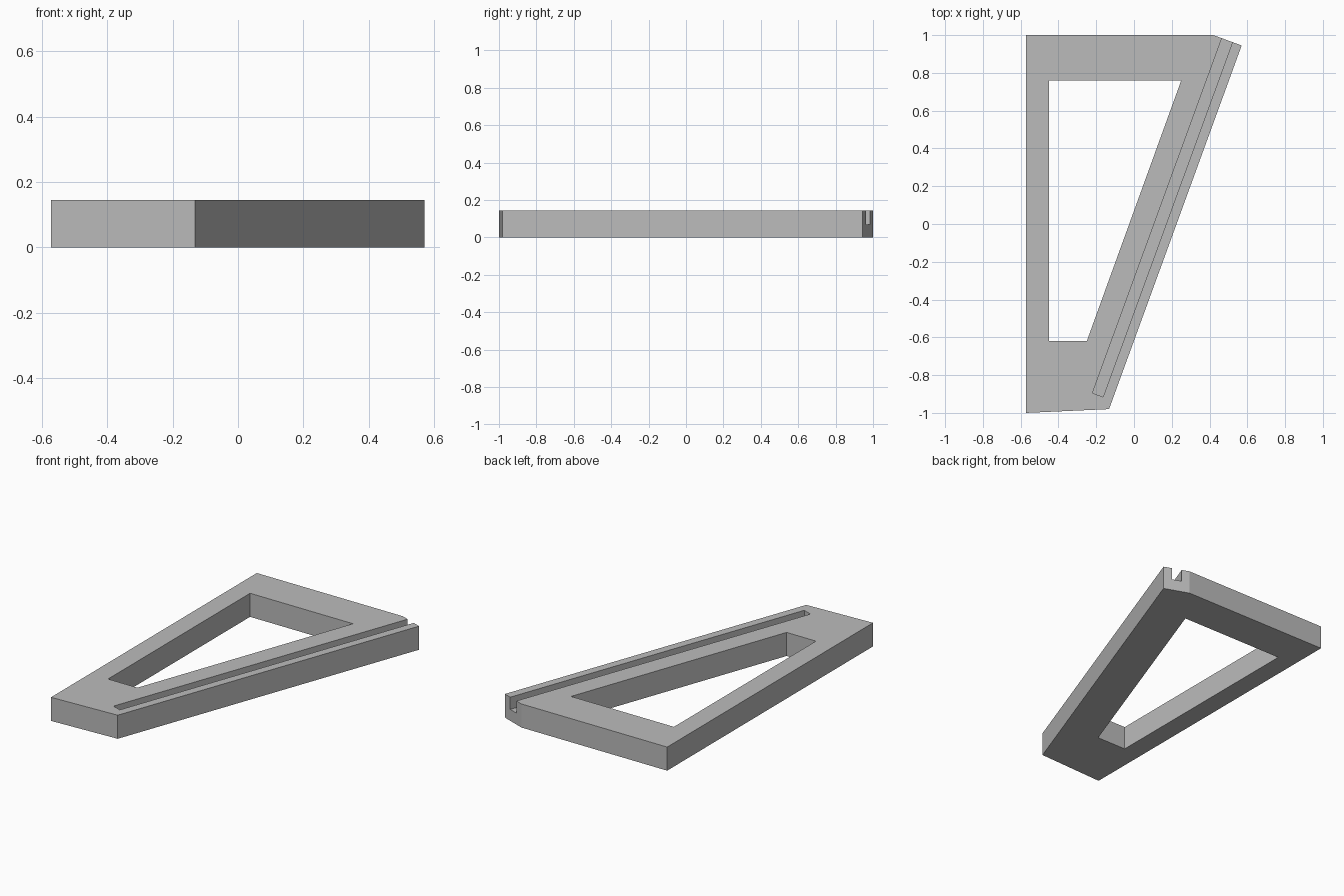
import bpy
import bmesh
from mathutils import Vector

cube = bpy.data.objects.get("Cube")
if cube:
    bpy.data.objects.remove(cube, do_unlink=True)

HEIGHT = 0.145
SLOT_FLOOR = 0.07

grey = bpy.data.materials.new("plain grey")
grey.use_nodes = True
grey.diffuse_color = (0.5, 0.5, 0.5, 1)
grey.node_tree.nodes["Principled BSDF"].inputs["Base Color"].default_value = (0.5, 0.5, 0.5, 1)


def prism(name, outline, bottom, top):
    """Extrude a flat outline upward into a closed solid."""
    bm = bmesh.new()
    base = bm.faces.new([bm.verts.new((x, y, bottom)) for x, y in outline])
    result = bmesh.ops.extrude_face_region(bm, geom=[base])
    raised = [v for v in result["geom"] if isinstance(v, bmesh.types.BMVert)]
    bmesh.ops.translate(bm, verts=raised, vec=(0, 0, top - bottom))
    bmesh.ops.recalc_face_normals(bm, faces=bm.faces)
    mesh = bpy.data.meshes.new(name)
    bm.to_mesh(mesh)
    bm.free()
    mesh.materials.append(grey)
    obj = bpy.data.objects.new(name, mesh)
    bpy.context.collection.objects.link(obj)
    return obj


def cut(target, cutter):
    """Subtract a cutter, then discard it."""
    mod = target.modifiers.new(cutter.name, "BOOLEAN")
    mod.operation = "DIFFERENCE"
    mod.solver = "EXACT"
    mod.object = cutter
    bpy.context.view_layer.objects.active = target
    bpy.ops.object.modifier_apply(modifier=mod.name)
    bpy.data.objects.remove(cutter, do_unlink=True)


# Wedge-shaped frame with a clipped back corner
frame = prism("slotted_frame",
              [(-0.572, -1), (-0.132, -0.98), (0.57, 0.945), (0.42, 1), (-0.572, 1)],
              0, HEIGHT)

# Opening through the middle
cut(frame, prism("window_cutter",
                 [(-0.45, -0.62), (-0.25, -0.62), (0.25, 0.76), (-0.45, 0.76)],
                 -0.1, HEIGHT + 0.1))

# Groove parallel to the slanted side, closed in front and open at the back
along = Vector((0.702, 1.925)).normalized()
across = Vector((along.y, -along.x))
start = Vector((-0.22, -0.895))
width, length = across * 0.06, along * 2.2
cut(frame, prism("groove_cutter",
                 [start, start + width, start + width + length, start + length],
                 SLOT_FLOOR, HEIGHT + 0.1))
